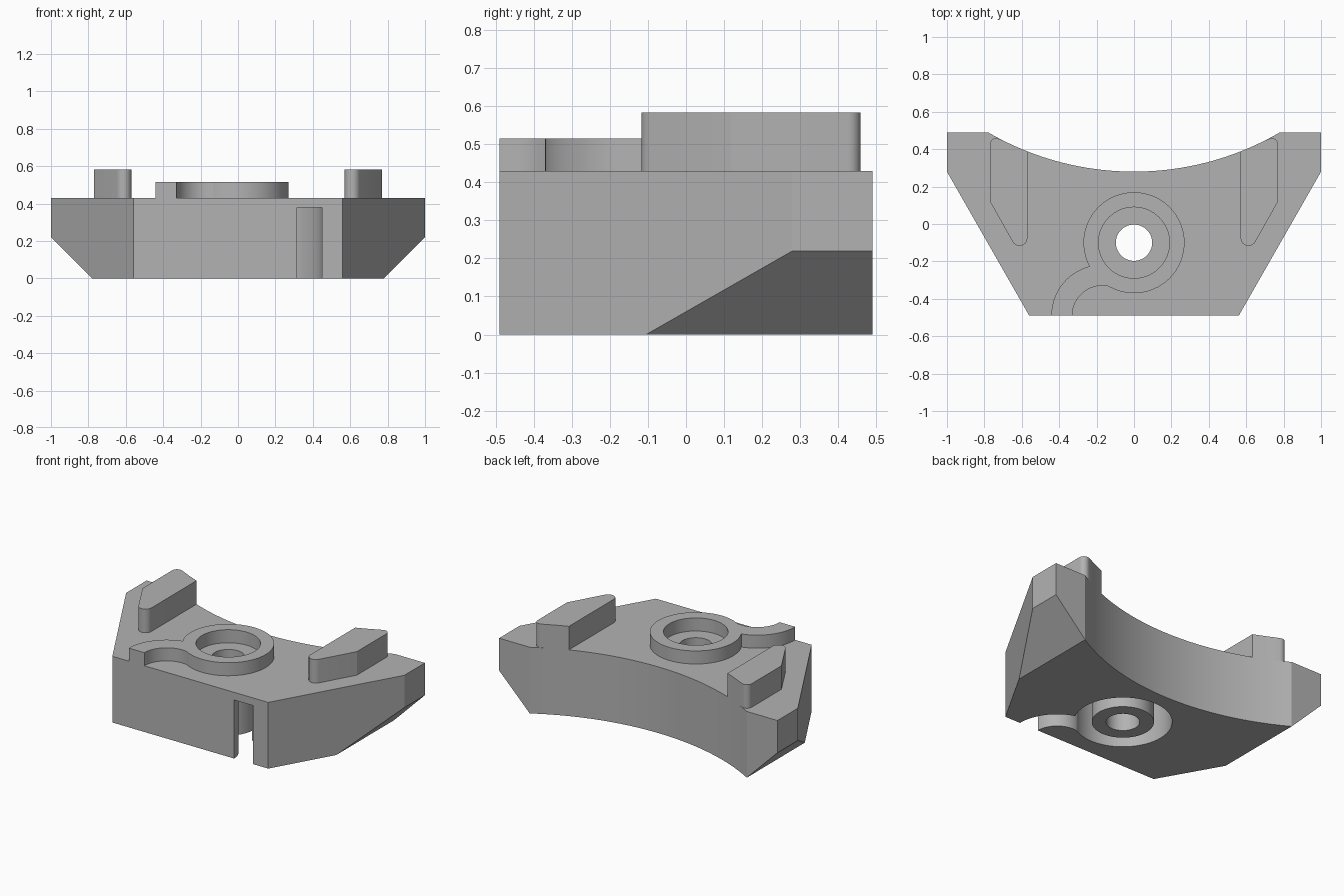
import bpy
import bmesh
from math import sin, cos, sqrt, radians
from mathutils import Matrix

cube = bpy.data.objects.get("Cube")
if cube:
    bpy.data.objects.remove(cube, do_unlink=True)

grey = bpy.data.materials.new("mid grey")
grey.use_nodes = True
GREY = (0.45, 0.45, 0.45, 1)
grey.diffuse_color = GREY
grey.node_tree.nodes["Principled BSDF"].inputs["Base Color"].default_value = GREY

TOP = 0.43          # body height
HUB = (0, -0.1)     # centre of ring, post and bore
BACK_Y, BACK_R = 1.835, 1.555  # centre and radius of the hollow back


def arc(centre, r, start, end, steps=24):
    angles = [radians(start + (end - start) * i / steps) for i in range(steps + 1)]
    return [(centre[0] + r * cos(a), centre[1] + r * sin(a)) for a in angles]


def prism(name, outline, z0, z1):
    """Extrude a plan outline from z0 to z1."""
    bm = bmesh.new()
    face = bm.faces.new([bm.verts.new((x, y, z0)) for x, y in outline])
    new = bmesh.ops.extrude_face_region(bm, geom=[face])["geom"]
    verts = [v for v in new if isinstance(v, bmesh.types.BMVert)]
    bmesh.ops.translate(bm, verts=verts, vec=(0, 0, z1 - z0))
    bmesh.ops.recalc_face_normals(bm, faces=bm.faces)
    mesh = bpy.data.meshes.new(name)
    bm.to_mesh(mesh)
    bm.free()
    mesh.materials.append(grey)
    ob = bpy.data.objects.new(name, mesh)
    bpy.context.collection.objects.link(ob)
    return ob


def disc(name, r, z0, z1):
    return prism(name, arc(HUB, r, 0, 360, 64)[:-1], z0, z1)


def curved_arm(name, side, r_in, r_out, z0, z1):
    """Quarter bend leading from the hub to the front edge."""
    pts = arc((-0.17, -0.49), r_out, 75, 180) + arc((-0.17, -0.49), r_in, 180, 75)
    return prism(name, [(-side * x, y) for x, y in pts], z0, z1)


def combine(ob, tool, operation):
    mod = ob.modifiers.new("combine", "BOOLEAN")
    mod.operation, mod.solver, mod.object = operation, "EXACT", tool
    bpy.context.view_layer.update()
    graph = bpy.context.evaluated_depsgraph_get()
    mesh = bpy.data.meshes.new_from_object(ob.evaluated_get(graph))
    ob.modifiers.clear()
    ob.data = mesh
    bpy.data.objects.remove(tool, do_unlink=True)


def back_y(x):
    return BACK_Y - sqrt(BACK_R ** 2 - x * x)


# Body: tapered block with a hollow back
hollow = [(0.78 * (1 - i / 24), back_y(0.78 * (1 - i / 24))) for i in range(49)]
hollow[0], hollow[-1] = (0.78, 0.49), (-0.78, 0.49)
outline = [(-1, 0.49), (-1, 0.28), (-0.56, -0.49), (0.56, -0.49), (1, 0.28), (1, 0.49)]
body = prism("body", outline + hollow, 0, TOP)

# Slanted undersides of the two wings
for side in (1, -1):
    wedge = prism("wedge", [(0.68, -0.1), (1.1, -0.1), (1.1, 0.32)], -1, 1)
    wedge.data.transform(Matrix.Rotation(radians(90), 4, "X"))
    if side < 0:
        wedge.data.transform(Matrix.Rotation(radians(180), 4, "Z"))
    combine(body, wedge, "DIFFERENCE")

# Underside groove around a central post, with a channel to the front
groove = disc("groove", 0.285, -0.1, 0.38)
combine(groove, curved_arm("channel", 1, 0.145, 0.28, -0.1, 0.38), "UNION")
combine(groove, disc("post", 0.18, -0.2, 0.5), "DIFFERENCE")
combine(body, groove, "DIFFERENCE")
combine(body, disc("bore", 0.097, -0.2, 0.6), "DIFFERENCE")

# Raised ring with its curved arm
ring = disc("raised_ring", 0.27, TOP, 0.515)
combine(ring, curved_arm("arm", -1, 0.16, 0.272, TOP, 0.515), "UNION")
combine(ring, disc("recess", 0.19, 0.3, 0.6), "DIFFERENCE")

# Locating tabs on both wings
tab = arc((0.612, -0.075), 0.042, 180, 330, 10) + [(0.77, 0.12)]
tab += arc((0.737, 0.426), 0.033, 0, 118, 8)
tab += [(x, back_y(x)) for x in (0.7, 0.67, 0.64, 0.605, 0.57)]
tabs = [prism(name, [(side * x, y) for x, y in tab], TOP, 0.583)
        for name, side in (("left_tab", 1), ("right_tab", -1))]

# Smooth the curved walls, keep the edges sharp
bpy.ops.object.select_all(action="DESELECT")
for ob in [body, ring] + tabs:
    ob.select_set(True)
bpy.context.view_layer.objects.active = body
bpy.ops.object.shade_smooth_by_angle(angle=radians(25))
